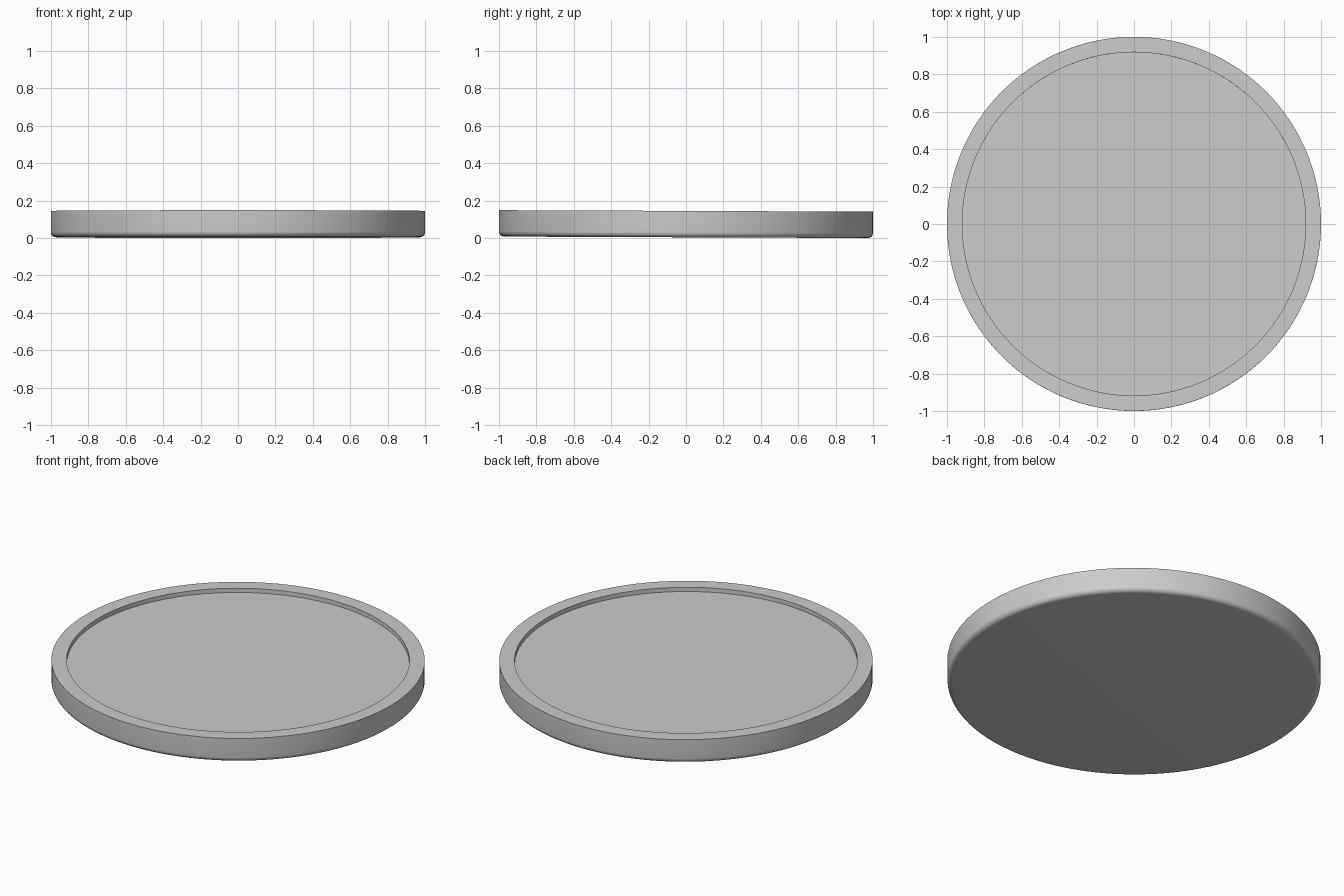
import bpy, bmesh, math
from mathutils import Matrix

if "Cube" in bpy.data.objects:
    bpy.data.objects.remove(bpy.data.objects["Cube"])

SEGMENTS = 128
HEIGHT, FILLET, INNER, RECESS = 0.141, 0.028, 0.918, 0.025
TILT = -0.004  # the base leans very slightly towards the back

# Cross-section: rounded lower edge, straight side, flat rim, recessed floor
profile = [(0.0, 0.0)]
for i in range(7):
    a = math.radians(-90 + 15 * i)
    profile.append((1 - FILLET + FILLET * math.cos(a), FILLET + FILLET * math.sin(a)))
profile += [(1, HEIGHT), (INNER, HEIGHT), (INNER, HEIGHT - RECESS), (0.0, HEIGHT - RECESS)]

# Round base, spun from the cross-section
bm = bmesh.new()
verts = [bm.verts.new((r, 0, z)) for r, z in profile]
edges = [bm.edges.new(pair) for pair in zip(verts, verts[1:])]
bmesh.ops.spin(bm, geom=verts + edges, cent=(0, 0, 0), axis=(0, 0, 1),
               angle=math.tau, steps=SEGMENTS, use_merge=True)
bmesh.ops.remove_doubles(bm, verts=bm.verts, dist=1e-5)
bmesh.ops.recalc_face_normals(bm, faces=bm.faces)

# Lean it and set it on the ground
bmesh.ops.transform(bm, matrix=Matrix.Rotation(TILT, 4, 'X'), verts=bm.verts)
low = min(v.co.z for v in bm.verts)
bmesh.ops.translate(bm, vec=(0, 0, -low), verts=bm.verts)

mesh = bpy.data.meshes.new("round_base")
bm.to_mesh(mesh)
bm.free()
base = bpy.data.objects.new("round_base", mesh)
bpy.context.collection.objects.link(base)
bpy.context.view_layer.objects.active = base
base.select_set(True)
bpy.ops.object.shade_smooth_by_angle(angle=math.radians(30))
